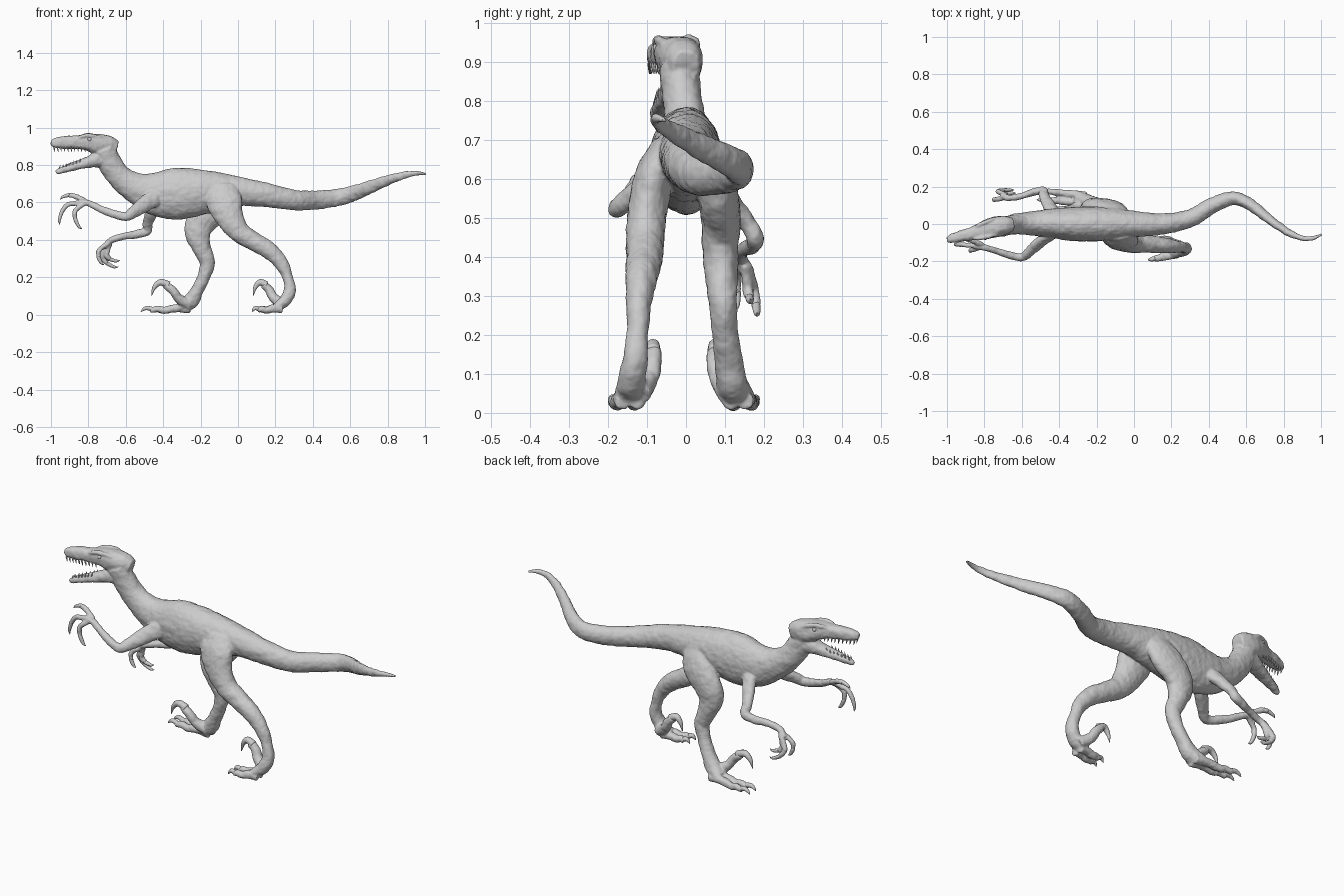
import bpy, bmesh, math
from mathutils import Vector


def spline(pts, steps):
    """Catmull-Rom through tuples of any length."""
    P = [pts[0]] + list(pts) + [pts[-1]]
    out = []
    for i in range(1, len(P) - 2):
        a, b, c, d = P[i - 1:i + 3]
        for k in range(steps):
            t = k / steps
            out.append([0.5 * (2 * q + (r - p) * t + (2 * p - 5 * q + 4 * r - s) * t * t
                               + (3 * q - p - 3 * r + s) * t ** 3)
                        for p, q, r, s in zip(a, b, c, d)])
    return out + [list(pts[-1])]


def tube(bm, pts, sides=20, steps=5, power=1.0):
    """Loft ellipses (x, y, z, half width, half height) along a smooth path."""
    path = spline(pts, steps)
    C = [Vector(p[:3]) for p in path]
    rings = []
    for i, p in enumerate(path):
        t = (C[min(i + 1, len(C) - 1)] - C[max(i - 1, 0)]).normalized()
        side = (Vector((0, 1, 0)) - t * t.y).normalized()
        up = t.cross(side)
        ring = []
        for k in range(sides):
            a = math.tau * k / sides
            c, s = math.cos(a), math.sin(a)
            c = math.copysign(abs(c) ** power, c)
            s = math.copysign(abs(s) ** power, s)
            ring.append(bm.verts.new(C[i] + side * (c * p[3]) + up * (s * p[4])))
        rings.append(ring)
    for r0, r1 in zip(rings, rings[1:]):
        for k in range(sides):
            j = (k + 1) % sides
            bm.faces.new((r0[k], r0[j], r1[j], r1[k]))
    bm.faces.new(rings[0][::-1])
    bm.faces.new(rings[-1])


def finish(bm, name):
    bmesh.ops.recalc_face_normals(bm, faces=bm.faces)
    for f in bm.faces:
        f.smooth = True
    me = bpy.data.meshes.new(name)
    bm.to_mesh(me)
    bm.free()
    ob = bpy.data.objects.new(name, me)
    bpy.context.collection.objects.link(ob)
    return ob


def round_tube(bm, pts, **kw):
    tube(bm, [(x, y, z, r, r) for x, y, z, r in pts], **kw)


skin, claws, teeth = bmesh.new(), bmesh.new(), bmesh.new()

# Neck, trunk and tail
tube(skin, [
    (-.72, -.02, .885, .05, .066), (-.685, -.01, .81, .05, .064), (-.63, 0, .735, .054, .066),
    (-.55, .003, .68, .063, .082), (-.45, .005, .648, .076, .115), (-.33, 0, .647, .09, .138),
    (-.2, 0, .655, .092, .122), (-.08, 0, .657, .08, .099), (.02, 0, .657, .068, .077),
    (.15, 0, .64, .056, .064), (.3, .03, .613, .047, .054), (.42, .1, .614, .042, .05),
    (.53, .137, .626, .036, .046), (.62, .105, .65, .031, .041), (.71, .035, .684, .025, .034),
    (.8, -.03, .719, .02, .027), (.88, -.07, .744, .015, .02), (.95, -.077, .756, .011, .013),
    (1.003, -.055, .752, .006, .007)], sides=28)

# Skull and lower jaw
tube(skin, [
    (-.65, 0, .89, .035, .04), (-.69, -.006, .9, .048, .055), (-.74, -.015, .908, .054, .058),
    (-.8, -.033, .921, .049, .046), (-.86, -.05, .922, .036, .036), (-.93, -.067, .921, .029, .034),
    (-.98, -.08, .918, .022, .025), (-1.0, -.085, .917, .012, .015)], power=.8)
tube(skin, [
    (-.70, -.01, .835, .04, .045), (-.75, -.02, .83, .043, .042), (-.8, -.033, .815, .038, .03),
    (-.86, -.05, .797, .03, .022), (-.92, -.066, .779, .023, .018), (-.96, -.077, .766, .015, .014),
    (-.974, -.08, .76, .007, .008)], power=.8)

# Brow ridges
for s in (-1, 1):
    round_tube(skin, [(-.86, -.05 + s * .028, .945, .006), (-.81, -.036 + s * .038, .958, .012),
                      (-.76, -.02 + s * .042, .953, .011), (-.72, -.01 + s * .042, .935, .006)])

# Legs: stride differs left to right
tube(skin, [
    (-.08, -.045, .69, .035, .075), (-.075, -.08, .61, .05, .096), (-.04, -.1, .51, .05, .072),
    (.01, -.105, .44, .049, .056), (.08, -.107, .395, .046, .05), (.17, -.115, .34, .04, .045),
    (.235, -.122, .27, .031, .036), (.265, -.125, .2, .028, .027), (.278, -.13, .14, .032, .031),
    (.255, -.14, .08, .036, .032), (.2, -.145, .036, .04, .024)])
tube(skin, [
    (-.1, .045, .68, .035, .075), (-.13, .078, .58, .05, .09), (-.195, .09, .5, .05, .08),
    (-.215, .088, .435, .047, .07), (-.195, .09, .36, .042, .05), (-.165, .095, .28, .036, .041),
    (-.18, .1, .21, .033, .034), (-.218, .11, .13, .036, .034), (-.255, .12, .07, .04, .042),
    (-.31, .135, .038, .042, .028)])


# Feet: two walking toes, one raised inner toe with a sickle claw
def foot(bx, by, length, side, k):
    for base, tip in ((-.018, -.005), (.02, .047)):
        def at(t):
            return bx - t * length, by + side * (base + (tip - base) * t)
        round_tube(skin, [(*at(-.15), .03, .022), (*at(.2), .034, .021), (*at(.45), .024, .019),
                          (*at(.62), .03, .017), (*at(.78), .024, .014)])
        round_tube(claws, [(*at(.7), .027, .013), (*at(.85), .036, .012), (*at(.94), .028, .008),
                           (*at(1.0), .014, .001)], sides=10)
    yi = by - side * .06
    round_tube(skin, [(bx + .03, by - side * .025, .05, .03), (bx - .03 * k, yi + side * .01, .09, .025),
                      (bx - .06 * k, yi, .13, .023), (bx - .1 * k, yi, .162, .02)])
    round_tube(claws, [(bx - .08 * k, yi, .158, .02), (bx - .125 * k, yi, .173, .017),
                       (bx - .158 * k, yi, .145, .011), (bx - .172 * k, yi, .1, .001)], sides=12)


foot(.215, -.145, .14, -1, .78)
foot(-.29, .135, .23, 1, 1.0)

# Arms: one reaching forward, one hanging
tube(skin, [
    (-.42, -.045, .64, .025, .05), (-.5, -.095, .59, .028, .041), (-.56, -.15, .547, .024, .031),
    (-.6, -.178, .525, .022, .024), (-.67, -.165, .54, .019, .022), (-.75, -.14, .572, .016, .018),
    (-.8, -.125, .597, .017, .016), (-.85, -.115, .6, .018, .014)])
tube(skin, [
    (-.42, .045, .63, .025, .05), (-.455, .1, .56, .027, .036), (-.483, .155, .49, .022, .027),
    (-.485, .178, .45, .022, .024), (-.54, .17, .432, .019, .022), (-.62, .145, .417, .016, .018),
    (-.675, .14, .4, .017, .017), (-.71, .15, .37, .018, .014)])

# Fingers: root, knuckle, claw base, claw tip
FINGERS = [
    ((-.81, -.11, .603), (-.87, -.088, .634), (-.905, -.08, .64), (-.95, -.08, .617)),
    ((-.83, -.12, .6), (-.91, -.11, .588), (-.942, -.11, .55), (-.952, -.11, .48)),
    ((-.82, -.125, .597), (-.87, -.14, .555), (-.868, -.14, .505), (-.833, -.14, .46)),
    ((-.69, .14, .385), (-.742, .13, .345), (-.745, .13, .305), (-.715, .13, .268)),
    ((-.69, .155, .38), (-.728, .175, .315), (-.7, .18, .275), (-.64, .182, .256)),
    ((-.685, .15, .38), (-.702, .158, .32), (-.68, .163, .295), (-.63, .165, .292))]
for root, knuckle, base, tip in FINGERS:
    round_tube(skin, [(*root, .013), (*knuckle, .013), (*base, .011)])
    a, b, c = Vector(knuckle), Vector(base), Vector(tip)
    bulge = (b + c) / 2 + (b - a) * .25
    round_tube(claws, [(*a.lerp(b, .8), .01), (*b, .011), (*bulge, .008), (*c, .001)], sides=10)

# Teeth in both jaws
for s in (-1, 1):
    for i in range(10):
        x = -.985 + i * .018
        y = -.085 + (x + 1) * .25 + s * (.013 + .017 * min(1, i / 5))
        r = .0045
        round_tube(teeth, [(x, y, .898, r), (x + .003, y, .885, r * .8), (x + .006, y, .87, .0005)],
                   sides=6, steps=2)
    for i in range(7):
        x = -.955 + i * .018
        y = -.085 + (x + 1) * .25 + s * (.009 + .014 * min(1, i / 5))
        z = .774 + (x + .955) * .33
        round_tube(teeth, [(x, y, z, .0045), (x + .001, y, z + .012, .0035), (x + .005, y, z + .026, .0005)],
                   sides=6, steps=2)

# Blend skin into one surface with a light hide texture
body = finish(skin, "body_skin")
rm = body.modifiers.new("blend", 'REMESH')
rm.mode = 'VOXEL'
rm.voxel_size = .005
rm.use_smooth_shade = True
sm = body.modifiers.new("soften", 'SMOOTH')
sm.factor = .5
sm.iterations = 4
tex = bpy.data.textures.new("hide", 'CLOUDS')
tex.noise_scale = .035
dp = body.modifiers.new("hide", 'DISPLACE')
dp.texture = tex
dp.strength = .007
dp.mid_level = .45

finish(claws, "claws")
finish(teeth, "teeth")

# Tongue
tongue = bmesh.new()
tube(tongue, [(-.76, -.022, .85, .025, .012), (-.83, -.042, .826, .02, .009),
              (-.89, -.058, .806, .015, .007), (-.92, -.066, .8, .006, .003)], sides=12)
finish(tongue, "tongue")

# Eyes
eyes = bmesh.new()
for s in (-1, 1):
    v = bmesh.ops.create_uvsphere(eyes, u_segments=16, v_segments=10, radius=.013)["verts"]
    bmesh.ops.translate(eyes, verts=v, vec=(-.795, -.031 + s * .041, .937))
finish(eyes, "eyes")
